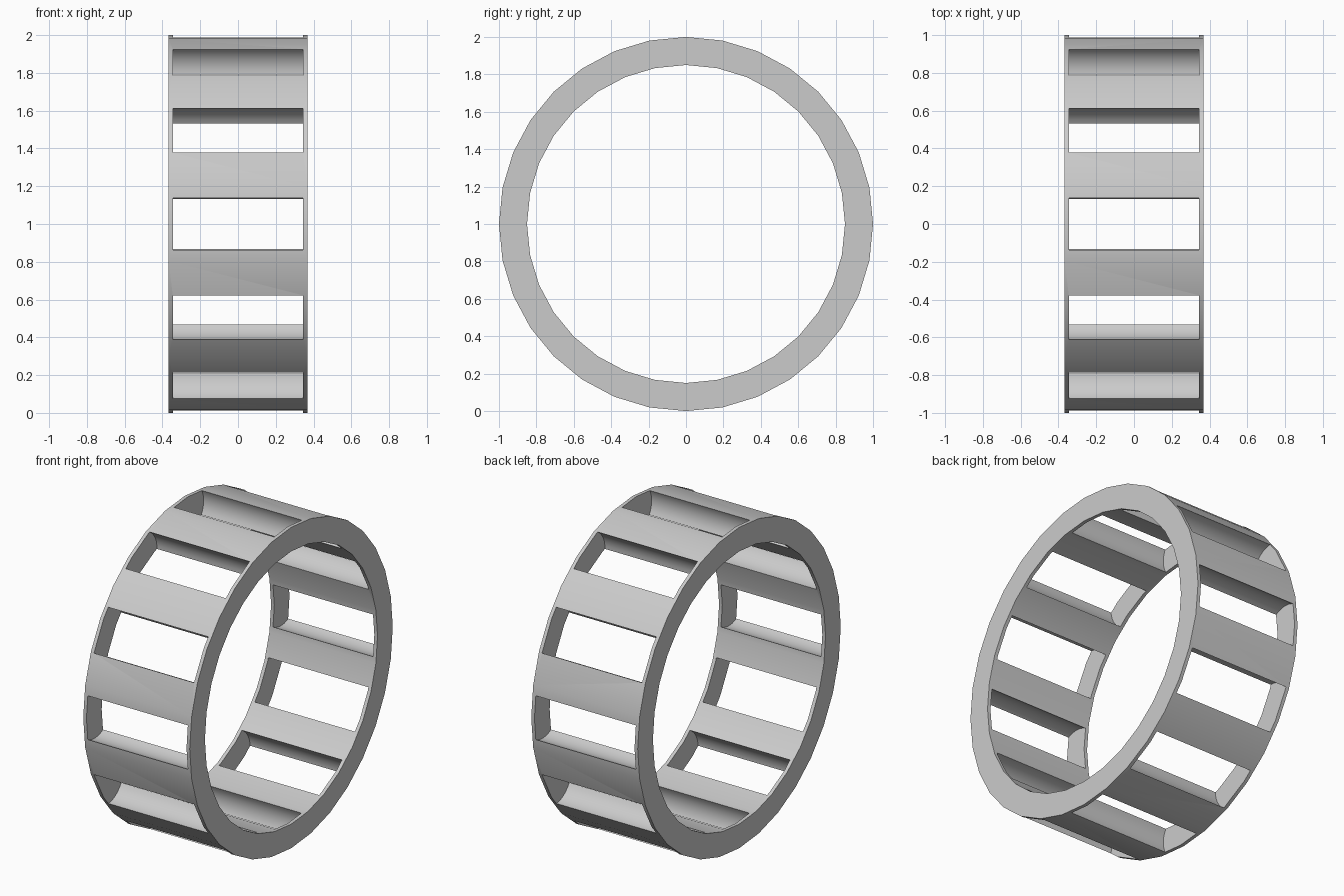
import bpy
import bmesh
from math import cos, sin, pi, radians
from mathutils import Matrix, Vector

OUTER, INNER, HALF_WIDTH = 1.0, 0.85, 0.367
POCKETS, POCKET_R, PITCH_R, POCKET_HALF = 12, 0.154, 0.917, 0.345
SEGMENTS = 32

cube = bpy.data.objects.get("Cube")
if cube:
    bpy.data.objects.remove(cube, do_unlink=True)

# Plain grey metal
grey = bpy.data.materials.new("grey_metal")
grey.use_nodes = True
colour = (0.6, 0.6, 0.6, 1)
grey.diffuse_color = colour
grey.node_tree.nodes["Principled BSDF"].inputs["Base Color"].default_value = colour


def make_object(name, bm):
    bmesh.ops.recalc_face_normals(bm, faces=bm.faces)
    mesh = bpy.data.meshes.new(name)
    bm.to_mesh(mesh)
    bm.free()
    mesh.materials.append(grey)
    obj = bpy.data.objects.new(name, mesh)
    bpy.context.collection.objects.link(obj)
    return obj


# Cage ring: a rectangular section carried around the x axis
bm = bmesh.new()
section = [(-HALF_WIDTH, INNER), (HALF_WIDTH, INNER),
           (HALF_WIDTH, OUTER), (-HALF_WIDTH, OUTER)]
loops = []
for i in range(SEGMENTS):
    a = 2 * pi * i / SEGMENTS
    loops.append([bm.verts.new((x, r * cos(a), 1 + r * sin(a))) for x, r in section])
for i in range(SEGMENTS):
    here, following = loops[i], loops[(i + 1) % SEGMENTS]
    for j in range(4):
        k = (j + 1) % 4
        bm.faces.new((here[j], here[k], following[k], following[j]))
cage = make_object("roller_cage", bm)

# Roller-shaped cutters for the pockets
bm = bmesh.new()
for i in range(POCKETS):
    a = 2 * pi * i / POCKETS
    place = (Matrix.Translation(Vector((0, PITCH_R * cos(a), 1 + PITCH_R * sin(a))))
             @ Matrix.Rotation(a, 4, "X") @ Matrix.Rotation(pi / 2, 4, "Y"))
    bmesh.ops.create_cone(bm, cap_ends=True, segments=SEGMENTS, radius1=POCKET_R,
                          radius2=POCKET_R, depth=2 * POCKET_HALF, matrix=place)
cutter = make_object("pocket_cutter", bm)
cutter.hide_render = True

# Cut the pockets, then smooth the curved faces only
cut = cage.modifiers.new("pockets", "BOOLEAN")
cut.operation = "DIFFERENCE"
cut.solver = "EXACT"
cut.object = cutter
for obj in bpy.context.selected_objects:
    obj.select_set(False)
bpy.context.view_layer.objects.active = cage
cage.select_set(True)
bpy.ops.object.modifier_apply(modifier=cut.name)
bpy.data.objects.remove(cutter, do_unlink=True)
bpy.ops.object.shade_smooth_by_angle(angle=radians(30))
